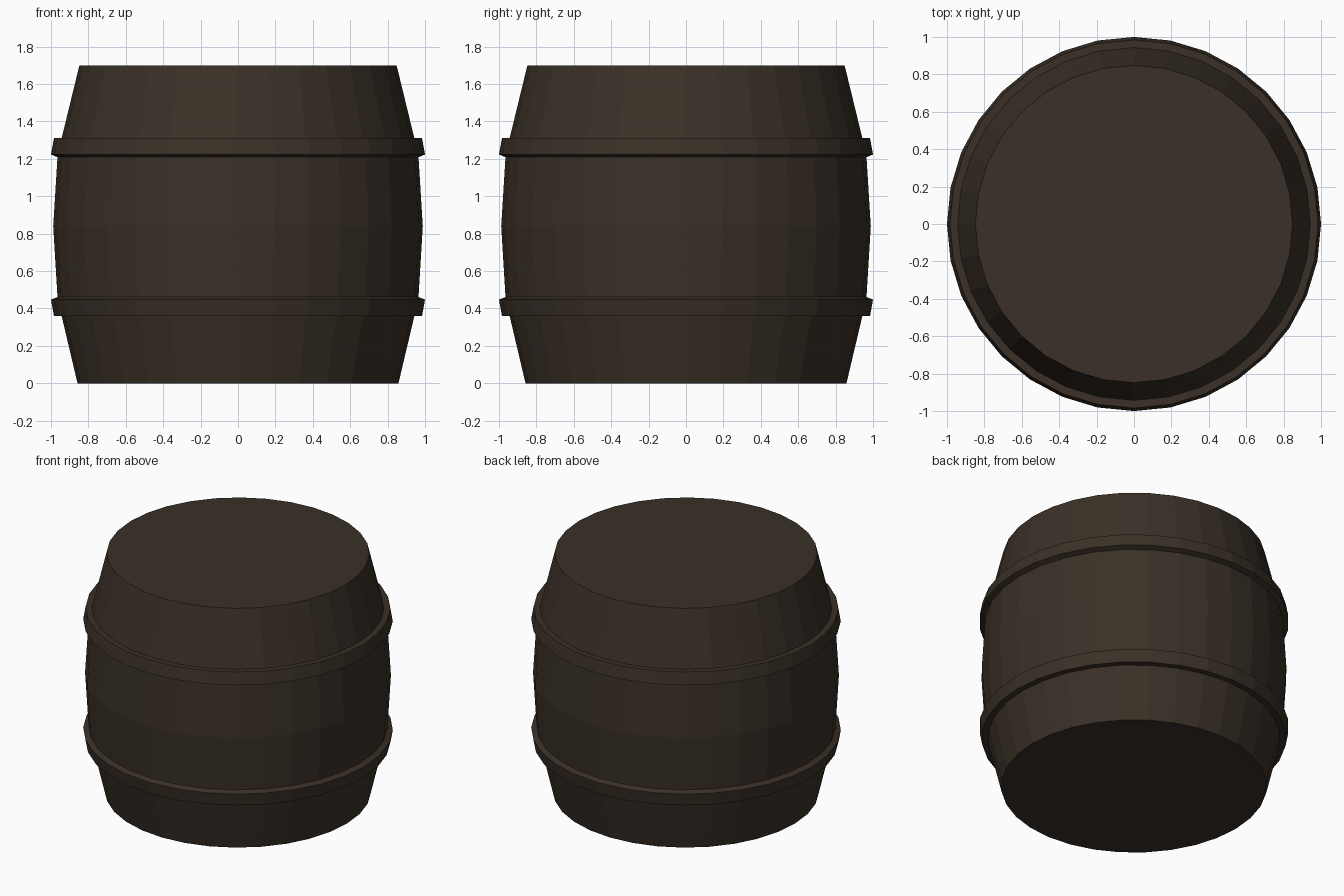
import bpy, bmesh, math

if "Cube" in bpy.data.objects:
    bpy.data.objects.remove(bpy.data.objects["Cube"])

SIDES = 32


def material(name, rgb):
    m = bpy.data.materials.new(name)
    m.diffuse_color = (*rgb, 1)
    m.use_nodes = True
    m.node_tree.nodes["Principled BSDF"].inputs["Base Color"].default_value = m.diffuse_color
    return m


def lathe(name, profile, mat, closed=False):
    """Revolve (radius, z) points around z; open profiles get end caps."""
    bm = bmesh.new()
    rings = [[bm.verts.new((r * math.cos(2 * math.pi * i / SIDES),
                            r * math.sin(2 * math.pi * i / SIDES), z))
              for i in range(SIDES)] for r, z in profile]
    pairs = list(zip(rings, rings[1:]))
    if closed:
        pairs.append((rings[-1], rings[0]))
    else:
        bm.faces.new(rings[0][::-1])
        bm.faces.new(rings[-1])
    for a, b in pairs:
        for i in range(SIDES):
            j = (i + 1) % SIDES
            bm.faces.new((a[i], a[j], b[j], b[i]))
    bmesh.ops.recalc_face_normals(bm, faces=bm.faces)
    mesh = bpy.data.meshes.new(name)
    bm.to_mesh(mesh)
    bm.free()
    mesh.materials.append(mat)
    ob = bpy.data.objects.new(name, mesh)
    bpy.context.collection.objects.link(ob)
    return ob


wood = material("dark_wood", (0.042, 0.030, 0.020))

# Bulging barrel body with flat ends
lathe("barrel_body", [(0.858, 0), (0.943, 0.36), (0.965, 0.46), (0.988, 0.84),
                      (0.965, 1.21), (0.943, 1.31), (0.848, 1.70)], wood)

# Two hoops, each flaring towards the middle of the barrel
lathe("lower_hoop", [(0.92, 0.36), (0.984, 0.36), (1.0, 0.447),
                     (0.963, 0.462), (0.92, 0.462)], wood, closed=True)
lathe("upper_hoop", [(0.92, 1.31), (0.984, 1.31), (1.0, 1.223),
                     (0.963, 1.208), (0.92, 1.208)], wood, closed=True)
